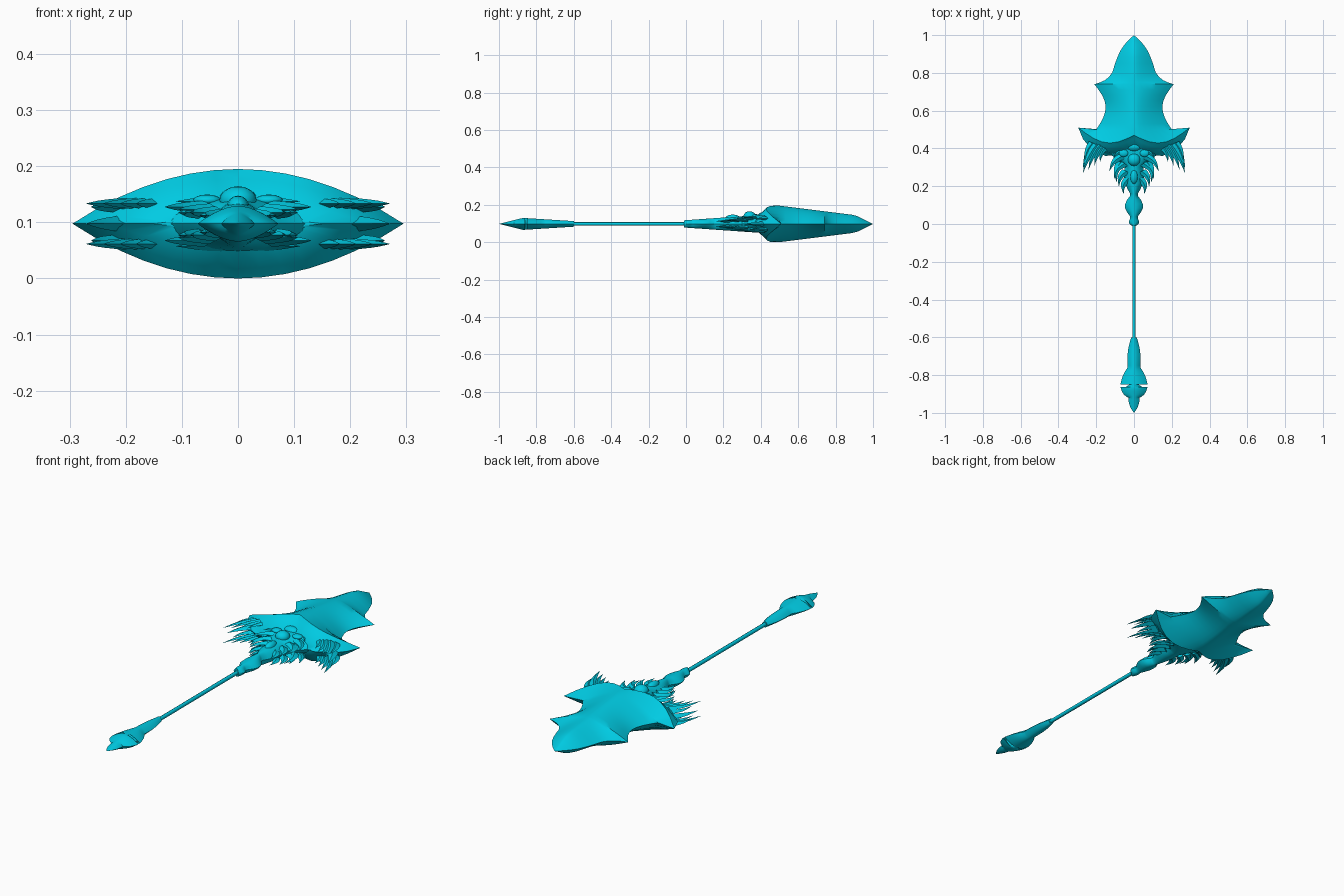
import bpy, bmesh, math
from mathutils import Vector

cube = bpy.data.objects.get("Cube")
if cube:
    bpy.data.objects.remove(cube)

MID = 0.0975  # height of the flat symmetry plane

cyan = bpy.data.materials.new("bright cyan")
cyan.use_nodes = True
cyan.diffuse_color = (0, 0.6, 0.77, 1)
cyan.node_tree.nodes["Principled BSDF"].inputs["Base Color"].default_value = cyan.diffuse_color


def finish(name, bm, angle):
    bmesh.ops.remove_doubles(bm, verts=bm.verts, dist=0.0004)
    bmesh.ops.recalc_face_normals(bm, faces=bm.faces)
    mesh = bpy.data.meshes.new(name)
    bm.to_mesh(mesh)
    bm.free()
    mesh.materials.append(cyan)
    part = bpy.data.objects.new(name, mesh)
    bpy.context.collection.objects.link(part)
    bpy.ops.object.select_all(action='DESELECT')
    part.select_set(True)
    bpy.context.view_layer.objects.active = part
    bpy.ops.object.shade_smooth_by_angle(angle=math.radians(angle))


def loft(bm, sections):
    """Skin a list of closed sections and cap both ends."""
    rings = [[bm.verts.new(point) for point in section] for section in sections]
    for ring, following in zip(rings, rings[1:]):
        for i in range(len(ring)):
            bm.faces.new((ring[i - 1], ring[i], following[i], following[i - 1]))
    bm.faces.new(rings[0])
    bm.faces.new(rings[-1])


def arc(start, end, bulge, steps=5):
    """Points along a chord, bowed outward (positive) or inward (negative)."""
    start, end = Vector(start), Vector(end)
    along = (end - start).normalized()
    outward = Vector((-along.y, along.x))
    return [start.lerp(end, i / steps) + outward * bulge * math.sin(math.pi * i / steps)
            for i in range(steps + 1)]


def lens(edge, crown_y, crown_height, power, dip=0, steps=7):
    """Lens-shaped section from the left edge to the right edge and back."""
    upper = []
    for i in range(-steps, steps + 1):
        u = abs(i) / steps
        y = crown_y + (edge[1] - crown_y) * u - dip * math.sin(math.pi * u)
        upper.append(Vector((edge[0] * i / steps, y, MID + crown_height * (1 - u ** power))))
    lower = [Vector((p.x, p.y, 2 * MID - p.z)) for p in upper[-2:0:-1]]
    return upper + lower


def lens_sections(outline, ridge, power):
    return [lens(edge, edge[1], ridge(edge[1]), power) for edge in outline]


def lens_part(name, sections):
    bm = bmesh.new()
    loft(bm, sections)
    finish(name, bm, 30)


def add_thorn(bm, base, tip, width, layer, bend):
    """Curved flat thorn, mirrored left to right and top to bottom."""
    spine = arc(base, tip, bend)
    along = (spine[-1] - spine[0]).normalized()
    across = Vector((-along.y, along.x)) * width
    for side in (-1, 1):
        for level in {MID - layer, MID + layer}:
            sections = []
            for i, centre in enumerate(spine):
                taper = max(1 - (i / (len(spine) - 1)) ** 1.3, 0.03)
                section = []
                for quarter in range(4):
                    turn = quarter * math.pi / 2
                    p = centre + across * math.cos(turn) * taper
                    z = level + width / 2 * math.sin(turn) * taper
                    section.append((side * p.x, p.y, z))
                sections.append(section)
            loft(bm, sections)


def bead(name, centre, size):
    bm = bmesh.new()
    bmesh.ops.create_uvsphere(bm, u_segments=12, v_segments=8, radius=1)
    bmesh.ops.scale(bm, vec=size, verts=bm.verts)
    bmesh.ops.translate(bm, vec=centre, verts=bm.verts)
    finish(name, bm, 60)


# Broad blade with barbs, a flared wing lip and a sloping rear cap
blade_outline = (arc((0, 1), (0.1, 0.85), 0.015)
                 + arc((0.1, 0.83), (0.21, 0.74), -0.02)[1:]
                 + arc((0.21, 0.74), (0.2, 0.5), -0.055, 8)[1:])
blade = lens_sections(blade_outline,
                      lambda y: min((1 - y) / 2, MID - (y - 0.5) / 8), 1.4)
blade.append(lens((0.295, 0.51), 0.47, MID, 2, 0.06))
blade.append(lens((0.27, 0.45), 0.45, 0.08, 2, 0.04))
blade.append(lens((0.23, 0.4), 0.4, 0.045, 2, 0.02))
blade.append(lens((0.15, 0.36), 0.38, 0.01, 2))
lens_part("blade", blade)

# Ornate neck that swells in lobes between blade and shaft
neck_outline = (arc((0.2, 0.41), (0.06, 0.31), -0.01)
                + arc((0.05, 0.3), (0.02, 0.16), 0.015)
                + arc((0.02, 0.15), (0.02, 0.04), 0.028)
                + arc((0.02, 0.03), (0.01, -0.01), 0.012))
lens_part("neck", lens_sections(neck_outline, lambda y: 0.02 + 0.07 * y, 2.2))

# Thorns fanning out under the wings
bm = bmesh.new()
for k in range(4):
    add_thorn(bm, (0.2 - 0.02 * k, 0.42), (0.27 - 0.03 * k, 0.27 + 0.02 * k), 0.02, 0.036, 0.01)
add_thorn(bm, (0.22, 0.43), (0.26, 0.33), 0.02, 0.03, 0.01)
add_thorn(bm, (0.2, 0.43), (0.27, 0.3), 0.03, 0, 0.01)
add_thorn(bm, (0.05, 0.42), (0.21, 0.4), 0.025, 0.04, 0.01)
finish("wing_thorns", bm, 25)

# Curled leaves stepping down the neck
bm = bmesh.new()
for k in range(4):
    add_thorn(bm, (0.06 - 0.01 * k, 0.36 - 0.04 * k), (0.13 - 0.025 * k, 0.28 - 0.04 * k),
              0.022, 0.03 - 0.005 * k, 0.015)
add_thorn(bm, (0.07, 0.33), (0.09, 0.22), 0.022, 0.02, 0.015)
add_thorn(bm, (0.03, 0.4), (0.11, 0.35), 0.02, 0.04, 0.01)
finish("neck_leaves", bm, 25)

# Crest jewel, brow, eyes and neck boss on the upper face
crest = MID + 0.042
bead("crest_jewel", (0, 0.34, crest), (0.033, 0.033, 0.025))
bead("crest_brow", (0, 0.41, crest), (0.04, 0.025, 0.02))
bead("neck_boss", (0, 0.25, MID + 0.03), (0.02, 0.04, 0.02))
for name, side in (("right_eye", -1), ("left_eye", 1)):
    bead(name, (side * 0.055, 0.375, crest), (0.025, 0.02, 0.01))

# Slim octagonal shaft
radius = 0.009
bm = bmesh.new()
turns = [k * math.pi / 4 for k in range(8)]
loft(bm, [[(radius * math.cos(t), y, MID + radius * math.sin(t)) for t in turns]
          for y in (0.03, -0.65)])
finish("shaft", bm, 50)

# Pommel sleeve, hooked notch and pointed end
pommel_outline = (arc((0.015, -0.6), (0.034, -0.75), 0.008)
                  + arc((0.034, -0.76), (0.072, -0.85), 0.006)
                  + arc((0.06, -0.835), (0.025, -0.85), 0, 2)
                  + arc((0.05, -0.868), (0.072, -0.862), 0, 2)
                  + arc((0.07, -0.87), (0.03, -0.92), 0.008)
                  + arc((0.03, -0.93), (0, -1), 0.006))
lens_part("pommel", lens_sections(pommel_outline,
                                  lambda y: min((1 + y) / 4, 0.015 - (y + 0.6) / 16), 1.8))
